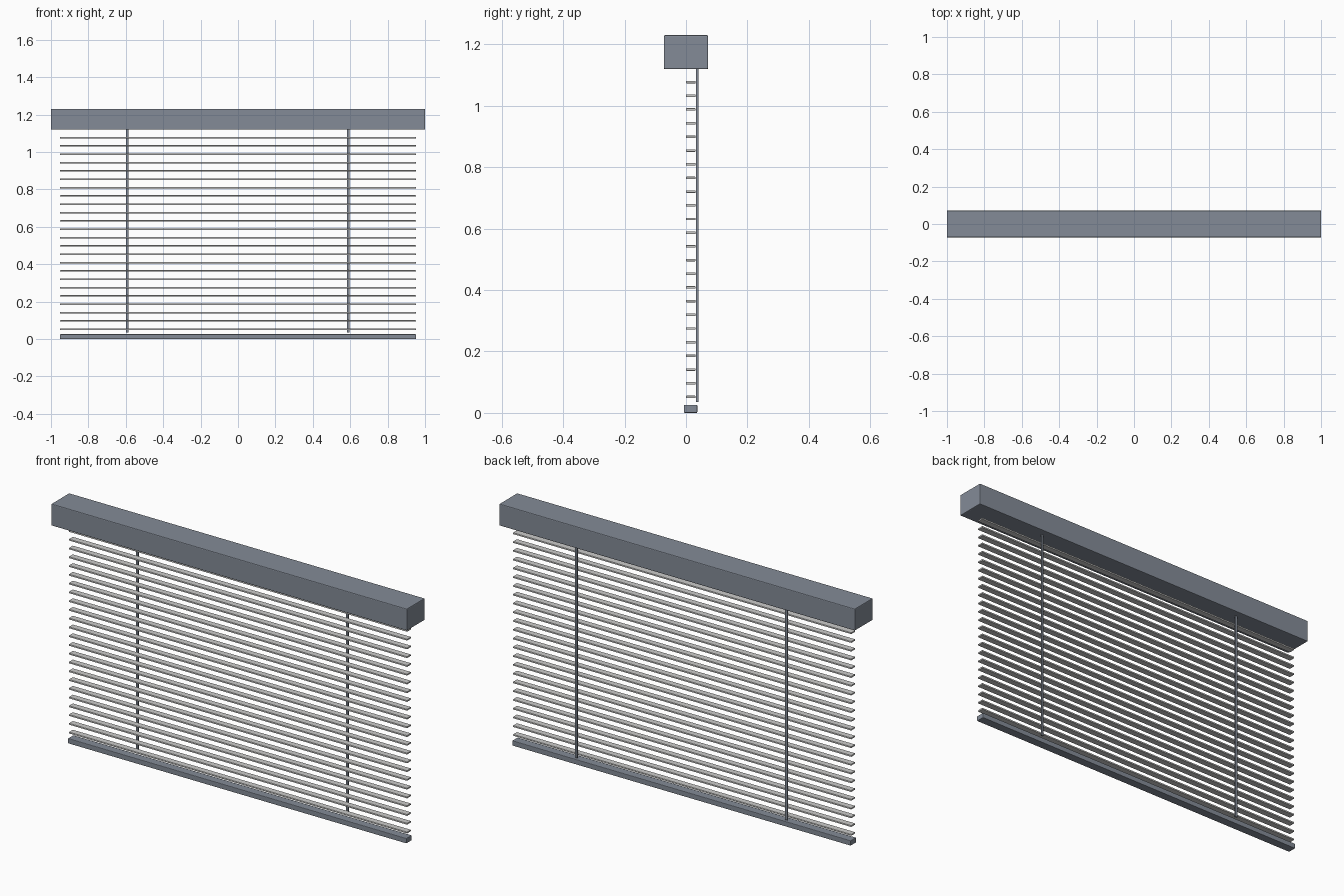
import bpy

if "Cube" in bpy.data.objects:
    bpy.data.objects.remove(bpy.data.objects["Cube"])


def material(name, rgb):
    m = bpy.data.materials.new(name)
    m.diffuse_color = (*rgb, 1)
    m.use_nodes = True
    m.node_tree.nodes["Principled BSDF"].inputs["Base Color"].default_value = m.diffuse_color
    return m


rail_grey = material("blue_grey", (0.23, 0.26, 0.31))
slat_grey = material("light_grey", (0.60, 0.60, 0.59))


def box(name, lo, hi, mat, bevel=0.0):
    """Box between two corners, with optionally softened edges."""
    bpy.ops.mesh.primitive_cube_add(
        size=1, location=[(a + b) / 2 for a, b in zip(lo, hi)])
    ob = bpy.context.object
    ob.name = name
    ob.scale = [b - a for a, b in zip(lo, hi)]
    bpy.ops.object.transform_apply(location=False, rotation=False, scale=True)
    ob.data.materials.append(mat)
    if bevel:
        mod = ob.modifiers.new("soft_edges", "BEVEL")
        mod.width = bevel
        mod.segments = 2
    return ob


# Head box and bottom rail
box("head_rail", (-1, -0.072, 1.119), (1, 0.072, 1.23), rail_grey, 0.004)
box("bottom_rail", (-0.952, -0.007, 0), (0.952, 0.037, 0.026), rail_grey, 0.003)

# Stack of evenly spaced horizontal slats
SLATS, FIRST, LAST, THICK = 24, 0.052, 1.077, 0.008
for i in range(SLATS):
    z = FIRST + (LAST - FIRST) * i / (SLATS - 1)
    box(f"slat_{i + 1}", (-0.951, 0.0, z - THICK / 2),
        (0.951, 0.031, z + THICK / 2), slat_grey, 0.0015)

# Two lift cords behind the slats
for side, x in (("left", -0.592), ("right", 0.59)):
    box(f"{side}_cord", (x - 0.006, 0.033, 0.036), (x + 0.006, 0.04, 1.121), rail_grey)
